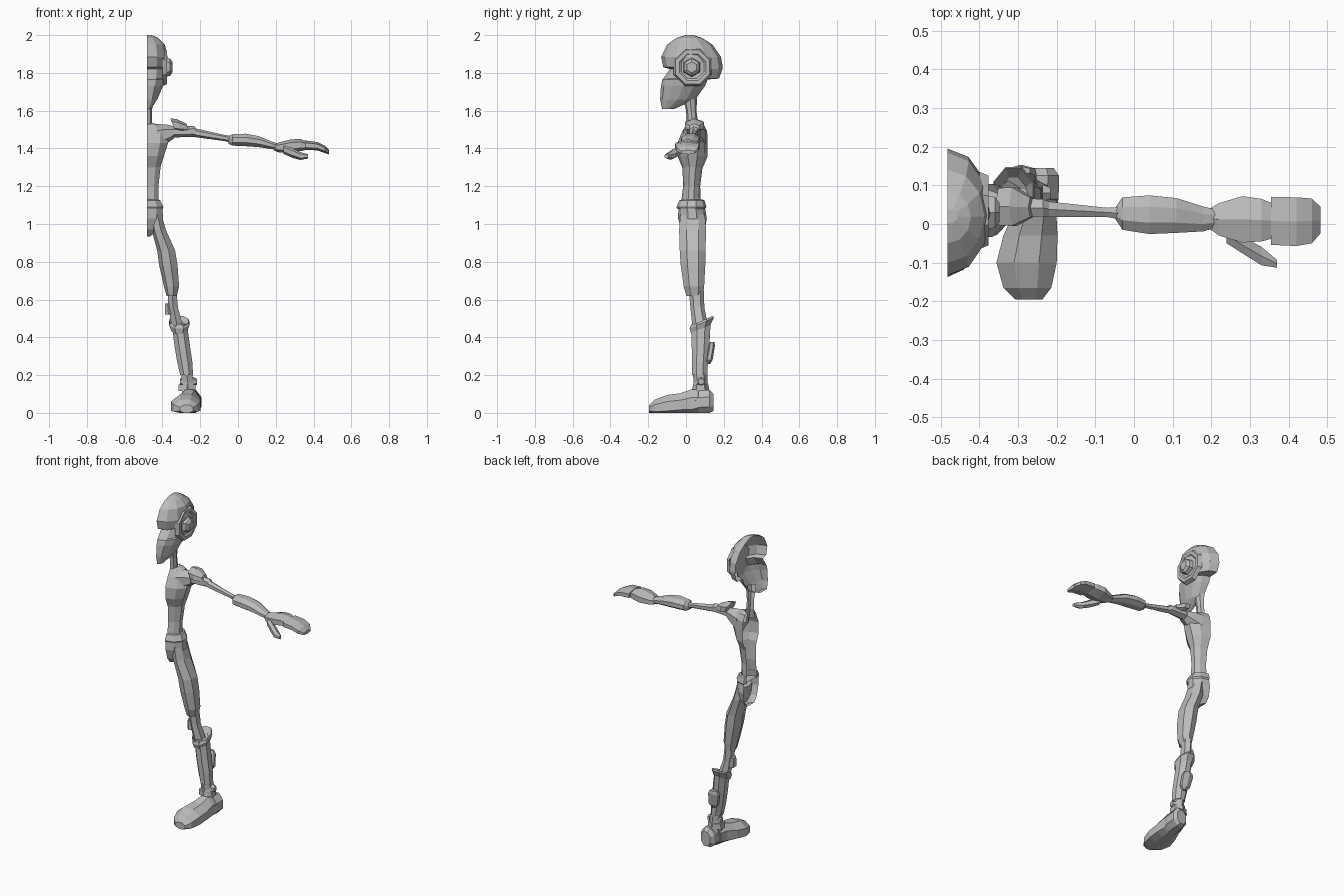
import bpy, bmesh, math

grey = bpy.data.materials.new("plain_grey")
grey.diffuse_color = (0.5, 0.5, 0.5, 1)
CX = -0.482  # plane where the half body is cut open


def loft(name, axis, stations, n=8, half=False, tilt=0.0, caps=True, floor=False):
    """Rings along an axis. Station = position, two centre coords, two radii."""
    bm = bmesh.new()
    rings = []
    for p, c1, c2, r1, r2 in stations:
        ring = []
        for i in range(n + 1 if half else n):
            if half:
                a = -math.pi / 2 + math.pi * i / n
                k = 1.0
            else:
                a = 2 * math.pi * (i + 0.5) / n
                k = 1 / math.cos(math.pi / n)
            u = c1 + r1 * k * math.cos(a)
            v = c2 + r2 * k * math.sin(a)
            if axis == 'z':
                co = (u, v, p + tilt * (v - c2))
            elif axis == 'x':
                co = (p + tilt * (v - c2), u, v)
            else:
                co = (u, p, max(v, 0.0) if floor else v)
            ring.append(bm.verts.new(co))
        rings.append(ring)
    for a, b in zip(rings, rings[1:]):
        m = len(a)
        for i in range(m - 1 if half else m):
            j = (i + 1) % m
            bm.faces.new((a[i], a[j], b[j], b[i]))
    if caps:
        bm.faces.new(rings[0][::-1])
        bm.faces.new(rings[-1])
    bmesh.ops.recalc_face_normals(bm, faces=bm.faces[:])
    if half:  # open shells: make sure the outside faces outwards
        if sum(f.normal.x * f.calc_area() for f in bm.faces) < 0:
            bmesh.ops.reverse_faces(bm, faces=bm.faces[:])
    me = bpy.data.meshes.new(name)
    bm.to_mesh(me)
    bm.free()
    me.materials.append(grey)
    ob = bpy.data.objects.new(name, me)
    bpy.context.collection.objects.link(ob)
    return ob


def half_body(name, rows, n=5, caps=False):
    """Rows = height, front y, back y, half width; open at the cut plane."""
    return loft(name, 'z', [(z, CX, (f + b) / 2, w, (b - f) / 2) for z, f, b, w in rows],
                n, half=True, caps=caps)


# head: face with a brow overhang and a thick cap at the back
half_body("head", [
    (1.61, -0.127, -0.06, 0.022), (1.66, -0.137, 0.05, 0.055),
    (1.73, -0.133, 0.10, 0.085), (1.765, -0.125, 0.115, 0.095),
    (1.77, -0.12, 0.175, 0.097), (1.82, -0.085, 0.193, 0.104),
    (1.83, -0.12, 0.195, 0.106), (1.885, -0.132, 0.185, 0.109),
    (1.95, -0.10, 0.14, 0.095), (1.985, -0.05, 0.085, 0.06),
    (2.0, 0.0, 0.04, 0.025)], n=6, caps=True)

# ear cup with a hub and a raised rim
loft("ear_rim", 'x', [(-0.40, 0.035, 1.83, 0.10, 0.10), (-0.376, 0.035, 1.83, 0.09, 0.09),
                      (-0.376, 0.035, 1.83, 0.07, 0.07), (-0.385, 0.035, 1.83, 0.06, 0.06)])
loft("ear_hub", 'x', [(-0.39, 0.03, 1.83, 0.045, 0.045), (-0.36, 0.03, 1.83, 0.04, 0.04),
                      (-0.348, 0.03, 1.83, 0.025, 0.025)], n=6)

# neck, chest, waist and pelvis
half_body("neck", [(1.47, -0.005, 0.085, 0.045), (1.53, 0.005, 0.065, 0.028),
                   (1.60, 0.0, 0.055, 0.027), (1.68, -0.02, 0.06, 0.035)], n=4)
half_body("chest", [(1.30, -0.02, 0.09, 0.075), (1.36, -0.045, 0.115, 0.095),
                    (1.43, -0.045, 0.115, 0.118), (1.49, -0.02, 0.112, 0.115),
                    (1.525, 0.0, 0.095, 0.07), (1.535, 0.02, 0.07, 0.03)])
half_body("waist", [(1.08, -0.03, 0.08, 0.065), (1.20, -0.015, 0.075, 0.064),
                    (1.32, -0.02, 0.09, 0.078)])
half_body("belt", [(1.08, -0.045, 0.10, 0.088), (1.09, -0.05, 0.108, 0.092),
                   (1.125, -0.035, 0.098, 0.074), (1.13, -0.02, 0.085, 0.062)])
half_body("pelvis", [(0.935, 0.0, 0.075, 0.02), (0.97, -0.025, 0.10, 0.055),
                     (1.03, -0.042, 0.11, 0.09), (1.09, -0.04, 0.10, 0.085)], caps=True)

# shoulder: joint, flared pad and pointed top plate
loft("shoulder_joint", 'x', [(-0.43, 0.045, 1.46, 0.06, 0.06), (-0.38, 0.045, 1.475, 0.045, 0.045),
                             (-0.34, 0.042, 1.485, 0.033, 0.028)], n=6)
loft("shoulder_pad", 'x', [(-0.345, 0.045, 1.525, 0.048, 0.03), (-0.31, 0.045, 1.52, 0.05, 0.03),
                           (-0.265, 0.043, 1.51, 0.025, 0.018)], n=6, tilt=-0.4)

# arm: upper sleeve, thin arm, forearm glove
loft("upper_arm", 'x', [(-0.35, 0.042, 1.487, 0.03, 0.025), (-0.235, 0.042, 1.49, 0.022, 0.025),
                        (-0.22, 0.038, 1.482, 0.02, 0.02), (-0.07, 0.03, 1.455, 0.012, 0.014),
                        (-0.02, 0.027, 1.446, 0.018, 0.016)], n=6)
loft("forearm", 'x', [(-0.05, 0.028, 1.443, 0.012, 0.018), (-0.03, 0.027, 1.445, 0.042, 0.03),
                      (0.04, 0.024, 1.445, 0.05, 0.033), (0.11, 0.022, 1.436, 0.045, 0.029),
                      (0.18, 0.013, 1.416, 0.032, 0.02), (0.21, 0.014, 1.41, 0.024, 0.016)])

# hand: palm, joined fingers and thumb
loft("palm", 'x', [(0.19, 0.014, 1.407, 0.022, 0.015), (0.22, 0.012, 1.405, 0.042, 0.024),
                   (0.28, 0.012, 1.413, 0.06, 0.03), (0.33, 0.01, 1.418, 0.055, 0.028),
                   (0.36, 0.008, 1.415, 0.045, 0.02)], n=6)
loft("fingers", 'x', [(0.355, 0.008, 1.417, 0.062, 0.022), (0.42, 0.006, 1.412, 0.063, 0.019),
                      (0.46, 0.008, 1.395, 0.058, 0.017), (0.482, 0.01, 1.38, 0.035, 0.01)], n=6)
loft("thumb", 'x', [(0.24, -0.03, 1.395, 0.02, 0.02), (0.29, -0.06, 1.375, 0.022, 0.022),
                    (0.33, -0.083, 1.36, 0.024, 0.018), (0.37, -0.103, 1.358, 0.01, 0.01)], n=6)

# leg: thigh, knee, knee knob
loft("thigh", 'z', [(1.05, -0.435, 0.035, 0.03, 0.06), (0.97, -0.418, 0.035, 0.036, 0.066),
                    (0.86, -0.378, 0.035, 0.045, 0.063), (0.78, -0.366, 0.037, 0.046, 0.06),
                    (0.67, -0.350, 0.042, 0.038, 0.05), (0.62, -0.350, 0.045, 0.026, 0.04)], n=7)
loft("knee", 'z', [(0.65, -0.350, 0.055, 0.024, 0.035), (0.56, -0.343, 0.06, 0.025, 0.032),
                   (0.46, -0.322, 0.075, 0.03, 0.036)], n=6)
loft("knee_knob", 'z', [(0.52, -0.368, 0.06, 0.018, 0.028), (0.58, -0.373, 0.06, 0.014, 0.024)], n=6)

# boot: tilted cuff, shaft, calf fin, ankle
loft("boot_cuff", 'z', [(0.44, -0.310, 0.078, 0.042, 0.05), (0.475, -0.311, 0.083, 0.053, 0.064),
                        (0.487, -0.312, 0.083, 0.05, 0.06), (0.465, -0.312, 0.08, 0.032, 0.04)],
     n=8, tilt=0.45)
loft("boot_shaft", 'z', [(0.47, -0.310, 0.08, 0.04, 0.05), (0.36, -0.296, 0.077, 0.041, 0.047),
                         (0.27, -0.282, 0.074, 0.04, 0.042), (0.20, -0.272, 0.073, 0.034, 0.04)])
loft("calf_fin", 'z', [(0.26, -0.280, 0.115, 0.012, 0.012), (0.28, -0.282, 0.122, 0.03, 0.016),
                       (0.355, -0.292, 0.135, 0.035, 0.016), (0.375, -0.294, 0.138, 0.025, 0.01)], n=6)
loft("ankle", 'z', [(0.21, -0.272, 0.075, 0.03, 0.034), (0.16, -0.266, 0.078, 0.03, 0.032),
                    (0.09, -0.26, 0.075, 0.036, 0.045)], n=6)
loft("ankle_strap", 'z', [(0.115, -0.270, 0.078, 0.046, 0.038), (0.15, -0.270, 0.078, 0.044, 0.036)], n=6)
for side in (-1, 1):
    loft("ankle_stud", 'x', [(-0.262 + side * 0.025, 0.08, 0.165, 0.022, 0.022),
                             (-0.262 + side * 0.046, 0.08, 0.165, 0.014, 0.014)], n=6)

# shoe: round toe, heel block with raised counter
loft("shoe", 'y', [(-0.195, -0.272, 0.02, 0.035, 0.022), (-0.165, -0.276, 0.025, 0.062, 0.045),
                   (-0.10, -0.278, 0.035, 0.078, 0.06), (-0.03, -0.268, 0.042, 0.07, 0.062),
                   (0.03, -0.256, 0.05, 0.055, 0.075), (0.08, -0.25, 0.055, 0.052, 0.065)], floor=True)
loft("heel", 'y', [(0.03, -0.250, 0.03, 0.045, 0.035), (0.065, -0.247, 0.055, 0.052, 0.062),
                   (0.125, -0.242, 0.058, 0.048, 0.064), (0.145, -0.24, 0.055, 0.032, 0.045)], floor=True)
